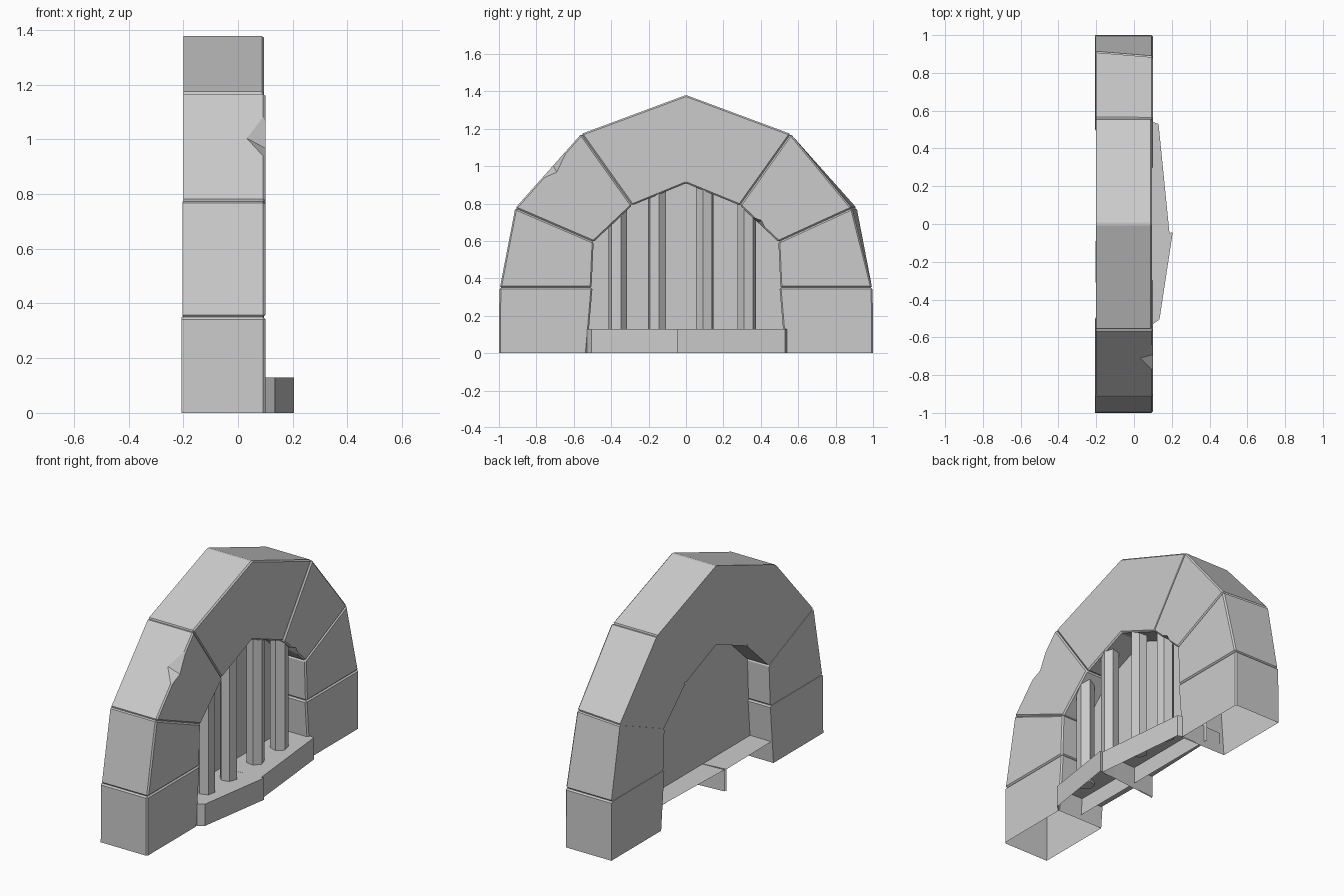
import bpy, bmesh, math
from mathutils import Vector

if "Cube" in bpy.data.objects:
    bpy.data.objects.remove(bpy.data.objects["Cube"], do_unlink=True)

stone_grey = bpy.data.materials.new("stone_grey")
stone_grey.use_nodes = True
stone_grey.diffuse_color = (0.6, 0.6, 0.6, 1)
stone_grey.node_tree.nodes["Principled BSDF"].inputs["Base Color"].default_value = (0.6, 0.6, 0.6, 1)


def finish(name, bm):
    mesh = bpy.data.meshes.new(name)
    bm.to_mesh(mesh)
    bm.free()
    mesh.materials.append(stone_grey)
    obj = bpy.data.objects.new(name, mesh)
    bpy.context.collection.objects.link(obj)
    return obj


def prism(back, front):
    """Closed solid between two matching outlines."""
    bm = bmesh.new()
    a = [bm.verts.new(p) for p in back]
    b = [bm.verts.new(p) for p in front]
    bm.faces.new(a)
    bm.faces.new(b)
    for i in range(len(a)):
        j = (i + 1) % len(a)
        bm.faces.new((a[i], a[j], b[j], b[i]))
    bmesh.ops.recalc_face_normals(bm, faces=bm.faces[:])
    return bm


def drop_faces(bm, rule):
    bmesh.ops.delete(bm, geom=[f for f in bm.faces if rule(f)], context="FACES")


def stone(name, outline, back_x, front_x=0.1):
    """Arch stone with worn front and joint edges, open at the ground."""
    def lean(y, z):
        return y - 0.025 if y > 0.85 and 0.7 < z < 0.85 else y
    bm = prism([(back_x, y, z) for y, z in outline],
               [(front_x, lean(y, z), z) for y, z in outline])
    worn = [e for e in bm.edges
            if max(v.co.x for v in e.verts) > 0 and max(v.co.z for v in e.verts) > 0.01]
    bmesh.ops.bevel(bm, geom=worn, offset=0.008, segments=1, affect="EDGES")
    drop_faces(bm, lambda f: max(v.co.z for v in f.verts) < 0.001)
    return finish(name, bm)


def chip(obj, points):
    """Knock a notch out of a stone with a convex cutter."""
    bm = bmesh.new()
    for p in points:
        bm.verts.new(p)
    bmesh.ops.convex_hull(bm, input=bm.verts[:])
    bmesh.ops.recalc_face_normals(bm, faces=bm.faces[:])
    cutter = finish(obj.name + "_cutter", bm)
    cutter.hide_render = True
    cutter.hide_set(True)
    mod = obj.modifiers.new("chip", "BOOLEAN")
    mod.operation = "DIFFERENCE"
    mod.solver = "EXACT"
    mod.object = cutter
    bpy.context.view_layer.update()
    baked = bpy.data.meshes.new_from_object(
        obj.evaluated_get(bpy.context.evaluated_depsgraph_get()))
    obj.modifiers.clear()
    obj.data = baked
    bpy.data.objects.remove(cutter, do_unlink=True)


# Arch stones, mirrored on both sides
profiles = {
    "foot_stone": ([(0.53, 0), (1, 0), (0.998, 0.35), (0.5, 0.35)], -0.207),
    "side_stone": ([(0.505, 0.35), (0.995, 0.35), (0.913, 0.775), (0.494, 0.595)], -0.203),
    "shoulder_stone": ([(0.494, 0.595), (0.913, 0.775), (0.56, 1.172), (0.288, 0.79)], -0.2),
}
stones = {}
for part, (outline, back_x) in profiles.items():
    for side, s in (("right", -1), ("left", 1)):
        stones[part, s] = stone(f"{part}_{side}", [(s * y, z) for y, z in outline], back_x)

# Peaked keystone
stone("keystone", [(-0.56, 1.172), (0, 1.38), (0.56, 1.172),
                   (0.288, 0.79), (0, 0.908), (-0.288, 0.79)], -0.2, 0.095)

# Worn notches on the shoulder stones
chip(stones["shoulder_stone", -1],
     [(0.105, -0.79, 0.92), (0.105, -0.62, 1.11), (0.105, -0.69, 0.965),
      (0.03, -0.71, 1.005), (0.14, -0.78, 1.06)])
chip(stones["shoulder_stone", 1],
     [(0.105, 0.34, 0.735), (0.105, 0.44, 0.64), (0.105, 0.405, 0.71),
      (0.04, 0.385, 0.7), (0.14, 0.35, 0.66)])

# Back panel filling the opening
bm = bmesh.new()
half = [(0.56, 0.03), (0.56, 0.62), (0.33, 0.84), (0, 0.96)]
panel = half + [(-y, z) for y, z in half[:-1][::-1]]
bm.faces.new([bm.verts.new((-0.06, y, z)) for y, z in panel])
finish("back_panel", bm)

# Two ledge slabs, hollow below and behind
ledges = {
    "ledge_right": [(-0.2, -0.53), (0.1, -0.53), (0.135, -0.505), (0.205, -0.045), (-0.205, -0.09)],
    "ledge_left": [(-0.2, -0.08), (0.188, -0.05), (0.13, 0.53), (0.1, 0.54), (-0.18, 0.53)],
}
for name, outline in ledges.items():
    bm = prism([(x, y, 0) for x, y in outline], [(x, y, 0.13) for x, y in outline])
    drop_faces(bm, lambda f: f.normal.z < -0.9 or f.normal.x < -0.9)
    finish(name, bm)

# Six-sided bars, each turned a little differently
for i, (y, top, turn) in enumerate([(-0.365, 0.77, 20), (-0.155, 0.89, 12),
                                    (0.1, 0.9, 50), (0.325, 0.8, 42)]):
    ring = [(0.045 + 0.05 * math.cos(math.radians(turn + 60 * k)),
             y + 0.05 * math.sin(math.radians(turn + 60 * k))) for k in range(6)]
    finish(f"bar_{i + 1}", prism([(px, py, 0.11) for px, py in ring],
                                 [(px, py, top) for px, py in ring]))
